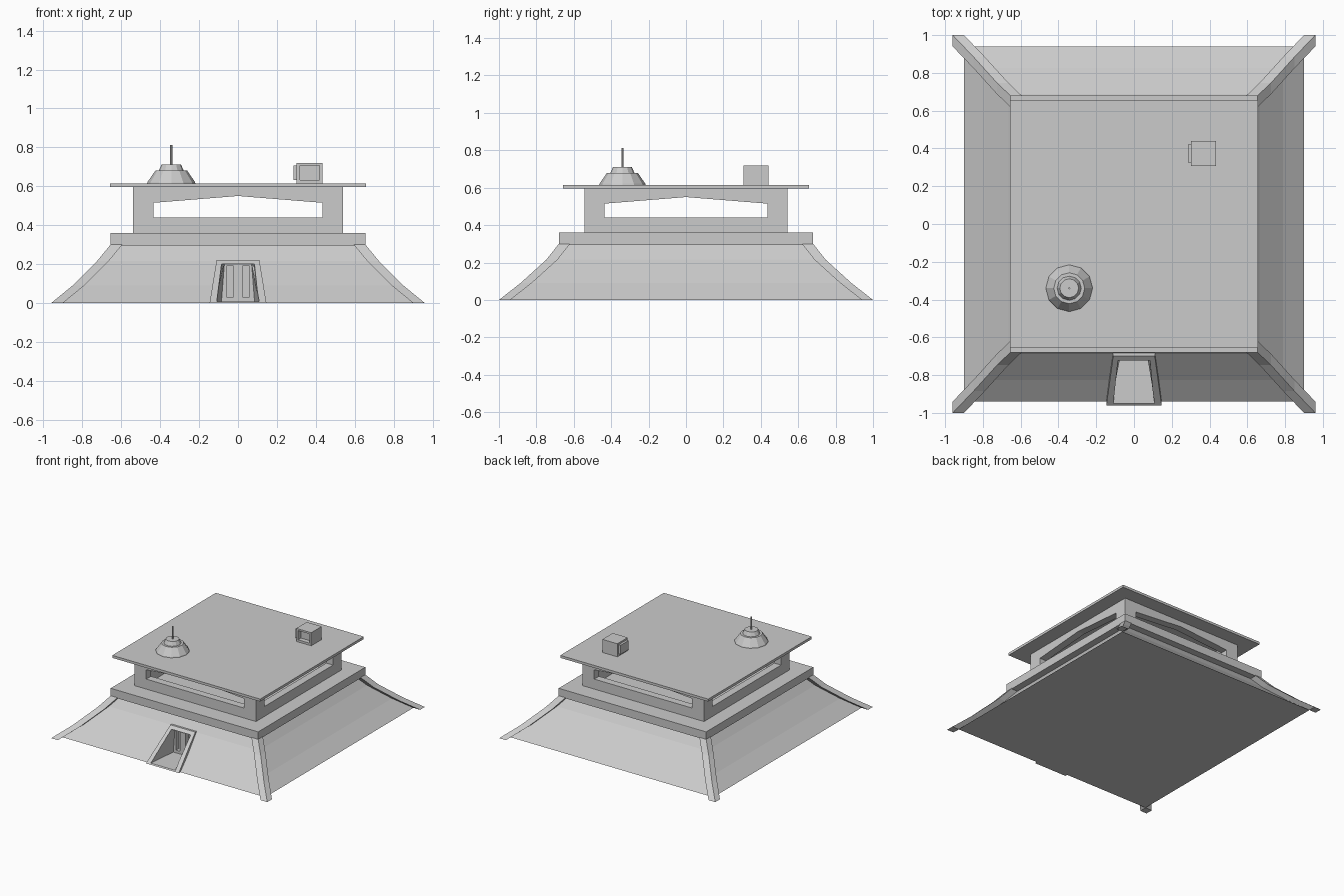
import bpy, bmesh, math

if "Cube" in bpy.data.objects:
    bpy.data.objects.remove(bpy.data.objects["Cube"])


def loft(name, rings):
    """Closed solid skinned through a stack of equal-length point rings."""
    bm = bmesh.new()
    vs = [[bm.verts.new(p) for p in r] for r in rings]
    n = len(rings[0])
    for a, b in zip(vs, vs[1:]):
        for i in range(n):
            j = (i + 1) % n
            bm.faces.new((a[i], a[j], b[j], b[i]))
    bm.faces.new(vs[0])
    bm.faces.new(vs[-1])
    bmesh.ops.recalc_face_normals(bm, faces=bm.faces)
    me = bpy.data.meshes.new(name)
    bm.to_mesh(me)
    bm.free()
    ob = bpy.data.objects.new(name, me)
    bpy.context.collection.objects.link(ob)
    return ob


def rect(x0, x1, y0, y1, z):
    return [(x0, y0, z), (x1, y0, z), (x1, y1, z), (x0, y1, z)]


def box(name, x0, x1, y0, y1, z0, z1):
    return loft(name, [rect(x0, x1, y0, y1, z0), rect(x0, x1, y0, y1, z1)])


def cut(ob, *cutters):
    for c in cutters:
        m = ob.modifiers.new("cut", 'BOOLEAN')
        m.operation, m.solver, m.object = 'DIFFERENCE', 'EXACT', c
        bpy.context.view_layer.objects.active = ob
        bpy.ops.object.modifier_apply(modifier=m.name)
    for c in cutters:
        bpy.data.objects.remove(c)


def trapezoid(y_low, y_high, w_low, w_high, z_low, z_high):
    return [(-w_low, y_low, z_low), (w_low, y_low, z_low),
            (w_high, y_high, z_high), (-w_high, y_high, z_high)]


def niche():
    return loft("niche_cutter", [
        trapezoid(-.958, -.724, .11, .085, .008, .2),
        trapezoid(-.70, -.70, .085, .07, .008, .2)])


def opening():
    # slanted extension so the niche breaks cleanly through the front
    return loft("opening_cutter", [
        trapezoid(-1.1, -1.1, .11, .085, .008, .2),
        trapezoid(-.95, -.722, .11, .085, .008, .2)])


def slots():
    return [box("slot_cutter", s * .042 - .018, s * .042 + .018,
                -.75, -.66, .03, .19) for s in (-1, 1)]


# flared base: curved hip profile as (half x, half y, height)
profile = [(.96, 1.0, 0), (.85, .885, .09), (.725, .747, .215), (.655, .68, .30)]
T = .06
walls = loft("base_walls", [rect(T - x, x - T, T - y, y - T, z) for x, y, z in profile])
cut(walls, niche(), opening(), *slots())

# corner ribs
for sx in (-1, 1):
    for sy in (-1, 1):
        loft("corner_rib", [rect(sx * (x - T), sx * x, sy * (y - T), sy * y, z)
                            for x, y, z in profile])

# door frame with recessed doorway
frame = loft("door_frame", [
    trapezoid(-.96, -.70, .146, .11, 0, .22),
    trapezoid(-.62, -.62, .146, .11, 0, .22)])
cut(frame, niche(), opening(), *slots())

# ledge above the base
box("ledge", -.655, .655, -.68, .68, .295, .36)

# hollow upper storey with peaked windows on all sides
storey = box("upper_storey", -.54, .54, -.543, .543, .355, .597)
pent = [(-.435, .44), (.435, .44), (.435, .515), (0, .55), (-.435, .515)]
cut(storey,
    box("room_cutter", -.48, .48, -.483, .483, .3, .65),
    loft("window_cutter", [[(u, y, z) for u, z in pent] for y in (-.7, .7)]),
    loft("window_cutter", [[(x, u, z) for u, z in pent] for x in (-.7, .7)]))

# roof slab
box("roof", -.657, .657, -.657, .657, .595, .615)

# stepped twelve-sided vent with antenna
def ring(r, z, n=12):
    return [(-.343 + r * math.cos(2 * math.pi * i / n),
             -.34 + r * math.sin(2 * math.pi * i / n), z) for i in range(n)]


loft("roof_vent", [ring(r, z) for r, z in
                   [(.125, .612), (.122, .622), (.082, .68), (.064, .68), (.05, .712)]])
loft("antenna", [ring(.006, .70, 8), ring(.006, .812, 8)])

# roof unit with front recess and side panel
unit = box("roof_unit", .302, .435, .308, .44, .612, .72)
cut(unit, box("recess_cutter", .318, .42, .25, .345, .632, .706))
box("unit_side_panel", .285, .304, .325, .422, .632, .706)
